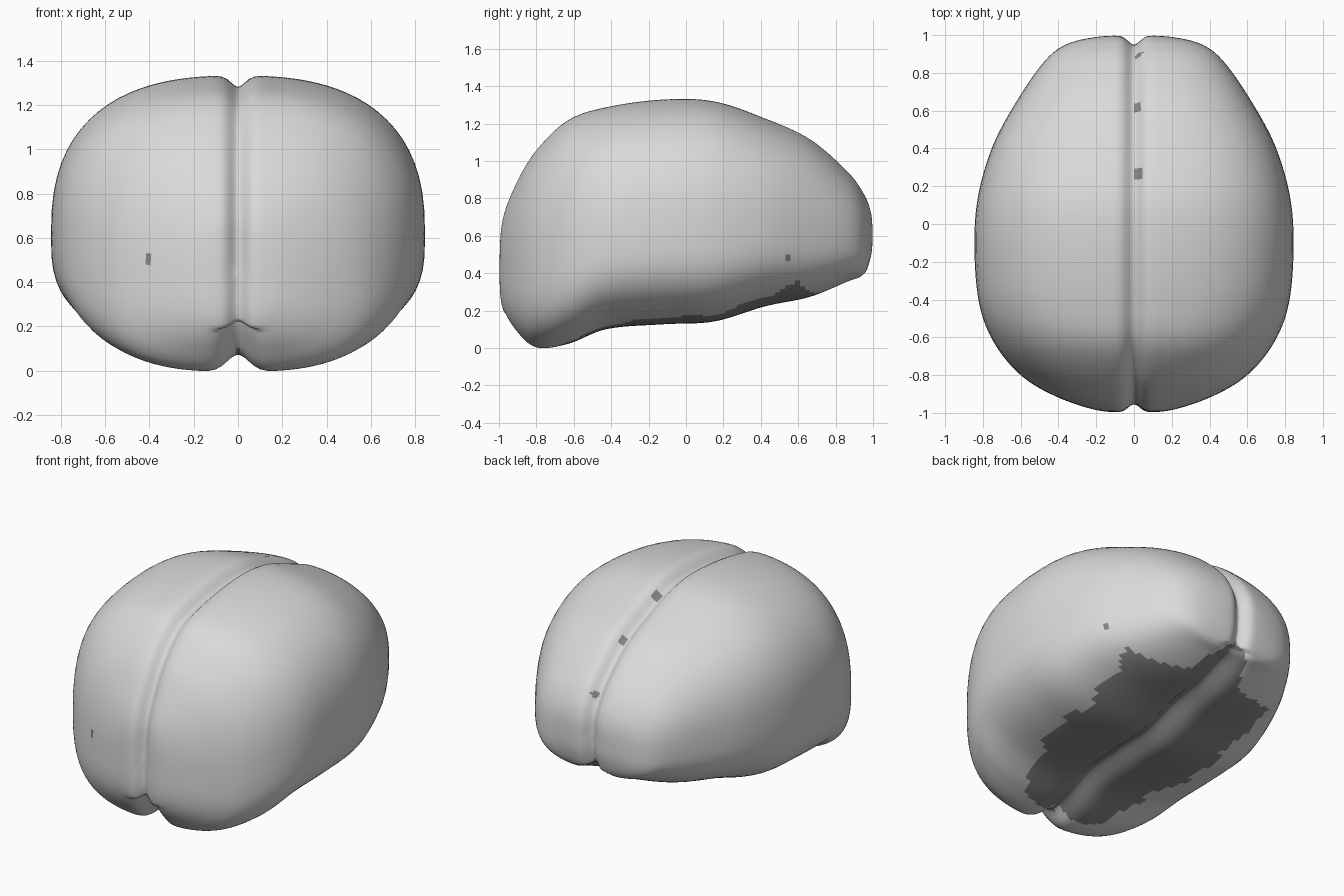
import bpy, bmesh
from math import sin, cos, pi, exp
from mathutils import Vector

cube = bpy.data.objects.get("Cube")
if cube:
    bpy.data.objects.remove(cube)


def material(name, value):
    mat = bpy.data.materials.new(name)
    mat.use_nodes = True
    colour = (value, value, value, 1)
    mat.diffuse_color = colour
    mat.node_tree.nodes["Principled BSDF"].inputs["Base Color"].default_value = colour
    return mat


def spline(a, b, c, d, t):
    return b + (c - a + (2 * a - 5 * b + 4 * c - d + (3 * (b - c) + d - a) * t) * t) * t / 2


def lookup(table, y):
    # linear interpolation, zero outside the table
    for (ya, va), (yb, vb) in zip(table, table[1:]):
        if ya <= y <= yb:
            return va + (vb - va) * (y - ya) / (yb - ya)
    return 0


def signed_power(value, power):
    return abs(value) ** power * (1 if value >= 0 else -1)


# Sections from front to back: y, half width, top, bottom
SECTIONS = [
    (-1, .01, .44, .4), (-.985, .2, .68, .22), (-.91, .42, .88, .09),
    (-.8, .6, 1.06, .0), (-.63, .74, 1.22, .02), (-.42, .82, 1.29, .1),
    (-.12, .845, 1.33, .125), (.15, .825, 1.32, .14), (.42, .745, 1.23, .22),
    (.66, .615, 1.12, .27), (.86, .475, .95, .35), (.95, .36, .83, .39),
    (.99, .2, .73, .49), (1, .01, .63, .6)]
STEPS, HALF = 9, 52
RING = 2 * HALF


def section_point(y, width, top, bottom, i):
    # Squarish oval, with points gathered near the midline
    side = 1 if i < HALF else -1
    k = (i if i < HALF else RING - i) / HALF
    angle = pi / 2 * (1 - cos(pi * k))
    power = 2 / (2.55 if angle < pi / 2 else 2.9)
    x = side * width * max(sin(angle), 0) ** power
    middle = bottom + .4 * (top - bottom)
    reach = top - middle if angle < pi / 2 else middle - bottom
    z = middle + reach * signed_power(cos(angle), power)
    # Groove between the two lobes, deeper underneath
    below = z < .4 and abs(y) < .97
    depth, spread = (.085, .07) if below else (.05, .045)
    point = Vector((x, y, z))
    inward = Vector((0, y * .6, .6)) - point
    inward.x = 0
    return point + inward.normalized() * depth * exp(-(x / spread) ** 2)


# Loft the paired lobes
bm = bmesh.new()
rows = []
last = len(SECTIONS) - 1
for s in range(last):
    around = [SECTIONS[min(max(s + o, 0), last)] for o in (-1, 0, 1, 2)]
    for j in range(STEPS + (s == last - 1)):
        rows.append([spline(*column, j / STEPS) for column in zip(*around)])
rings = [[bm.verts.new(section_point(*row, i)) for i in range(RING)] for row in rows]
for a, b in zip(rings, rings[1:]):
    for i in range(RING):
        n = (i + 1) % RING
        bm.faces.new((a[i], a[n], b[n], b[i]))
bm.faces.new(rings[0])
bm.faces.new(rings[-1])
bmesh.ops.recalc_face_normals(bm, faces=bm.faces)

# Dark ragged patch underneath and a few small dark spots
PATCH = [(-.7, .15), (-.65, .3), (-.12, .5), (.3, .5), (.6, .54), (.72, .22), (.93, .06)]
SPOTS = [Vector(p) for p in (
    (.02, .62, 1.1), (.02, .27, 1.25), (.02, .9, .86),
    (-.41, -.93, .52), (-.38, -.94, .4), (.66, .54, .5))]
for face in bm.faces:
    face.smooth = True
    c = face.calc_center_median()
    edge = lookup(PATCH, c.y) + .02 * sin(23 * c.y + 2 * c.x)
    under = face.normal.z < -.3 and c.z < .5 and abs(c.x) < edge
    spot = any((c - p).length < .028 for p in SPOTS)
    face.material_index = 1 if under or spot else 0

mesh = bpy.data.meshes.new("paired_lobes")
bm.to_mesh(mesh)
bm.free()
mesh.materials.append(material("light grey", .7))
mesh.materials.append(material("dark grey", .24))
lobes = bpy.data.objects.new("paired_lobes", mesh)
bpy.context.collection.objects.link(lobes)
